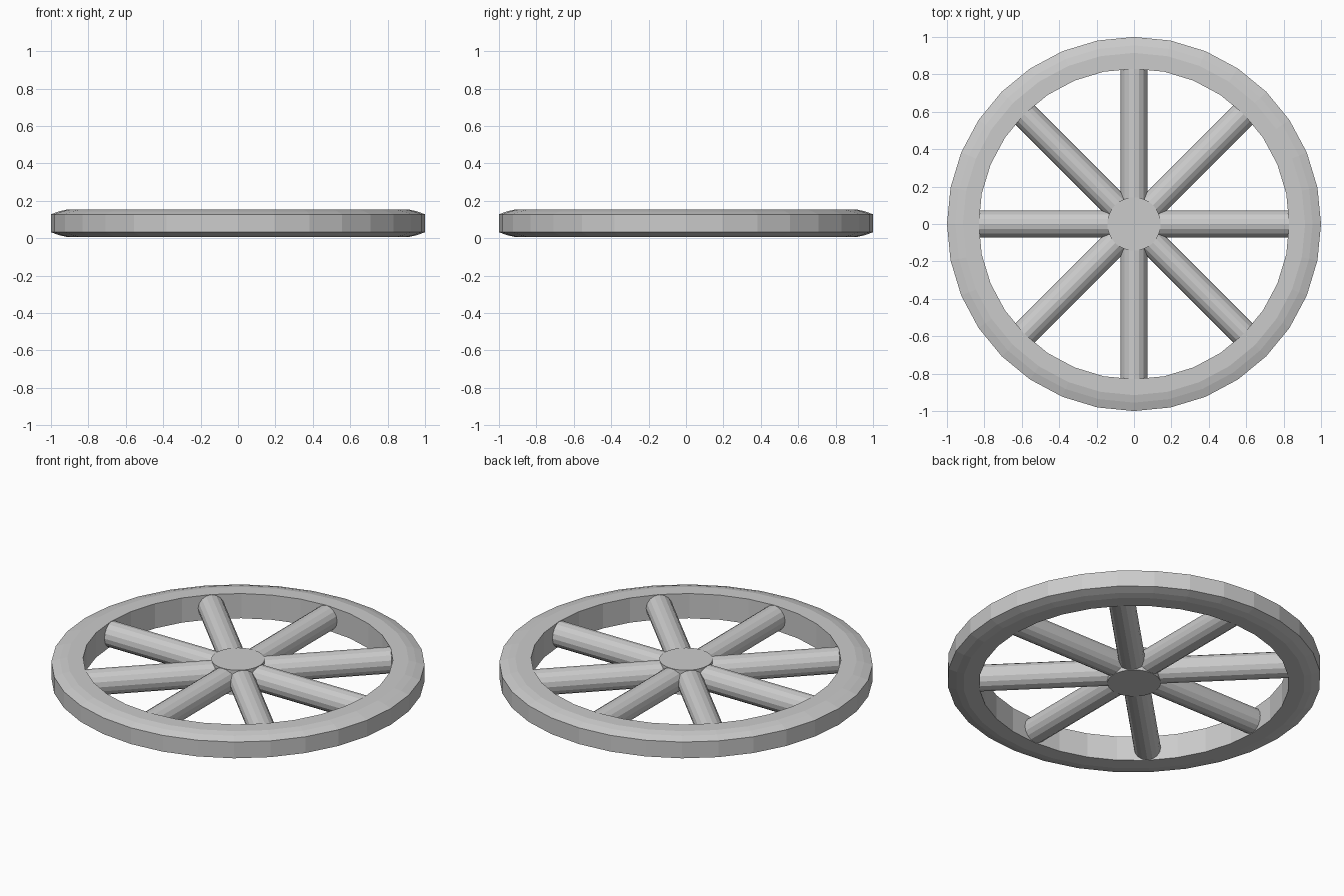
import bpy, bmesh
from math import pi, cos, sin
from mathutils import Matrix

if "Cube" in bpy.data.objects:
    bpy.data.objects.remove(bpy.data.objects["Cube"])

ZC = 0.08      # mid-plane of the wheel
SIDES = 32


def finish(name, bm):
    bmesh.ops.recalc_face_normals(bm, faces=bm.faces)
    me = bpy.data.meshes.new(name)
    bm.to_mesh(me)
    bm.free()
    ob = bpy.data.objects.new(name, me)
    bpy.context.collection.objects.link(ob)
    return ob


def cylinder(name, radius, length, sides, matrix):
    bm = bmesh.new()
    bmesh.ops.create_cone(bm, cap_ends=True, segments=sides, radius1=radius,
                          radius2=radius, depth=length, matrix=matrix)
    return finish(name, bm)


# Rim: straight inner wall, flat faces, crowned outer edge
half = [(0.83, 0.073), (0.915, 0.073), (0.955, 0.064), (1.0, 0.048)]
profile = half + [(r, -z) for r, z in reversed(half)]
bm = bmesh.new()
rings = [[bm.verts.new((r * cos(2 * pi * i / SIDES), r * sin(2 * pi * i / SIDES), ZC + z))
          for r, z in profile] for i in range(SIDES)]
n = len(profile)
for i in range(SIDES):
    a, b = rings[i], rings[(i + 1) % SIDES]
    for j in range(n):
        k = (j + 1) % n
        bm.faces.new((a[j], b[j], b[k], a[k]))
finish("rim", bm)

# Hub disc
cylinder("hub", 0.143, 0.146, SIDES, Matrix.Translation((0, 0, ZC)))

# Four round bars crossing the hub make eight spokes
for i in range(4):
    m = (Matrix.Translation((0, 0, ZC)) @ Matrix.Rotation(i * pi / 4, 4, 'Z')
         @ Matrix.Rotation(pi / 2, 4, 'Y'))
    cylinder(f"spoke_bar_{i + 1}", 0.072, 1.68, 16, m)
